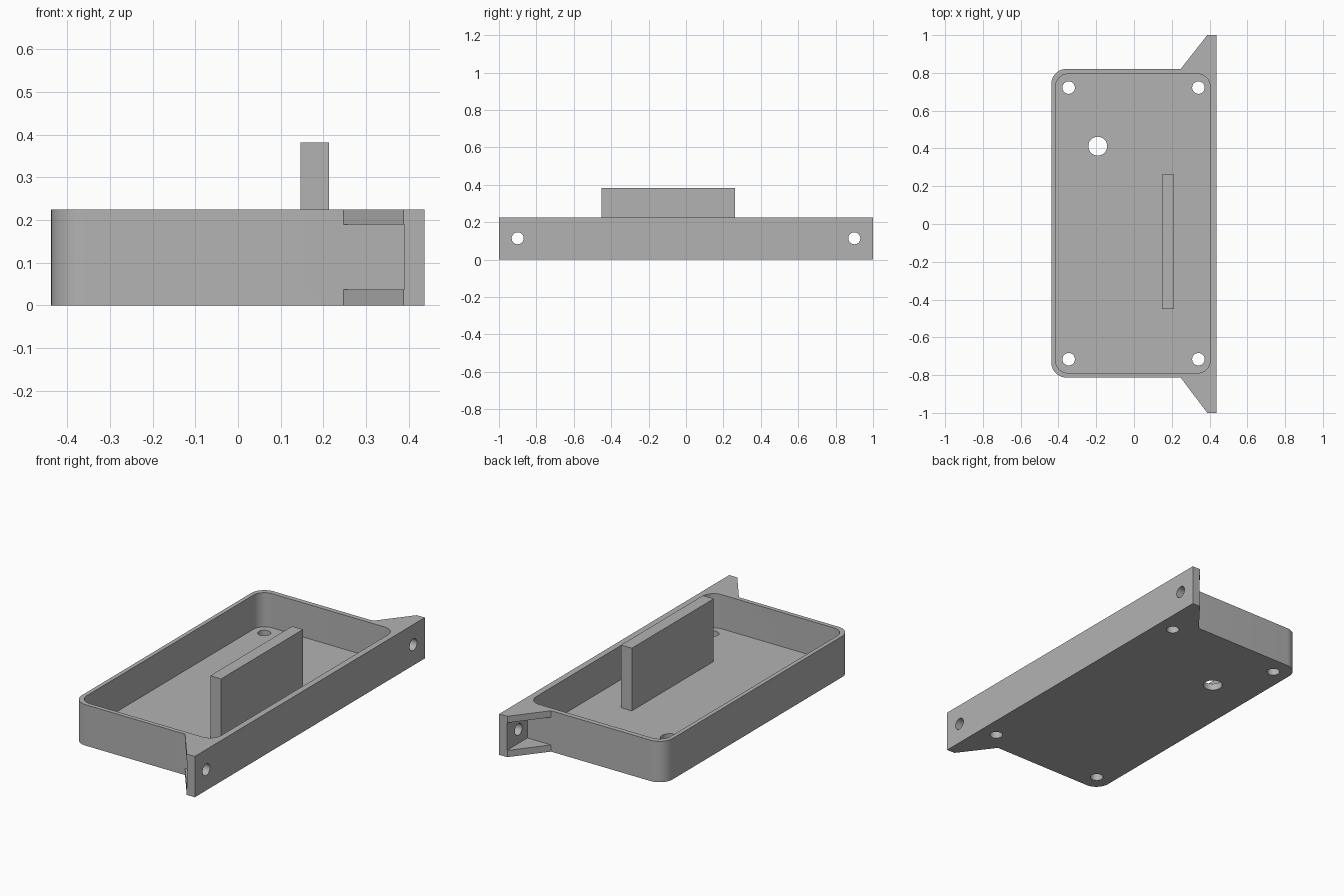
import bpy
import bmesh
import math
from mathutils import Matrix, Vector

if "Cube" in bpy.data.objects:
    bpy.data.objects.remove(bpy.data.objects["Cube"], do_unlink=True)

HEIGHT, FLOOR = 0.225, 0.037
FRONT, BACK, LEFT_EDGE, RIGHT_EDGE = -0.813, 0.821, -0.438, 0.437

grey = bpy.data.materials.new("plain grey")
grey.use_nodes = True
grey.diffuse_color = (0.45, 0.45, 0.45, 1)
grey.node_tree.nodes["Principled BSDF"].inputs["Base Color"].default_value = grey.diffuse_color


def finish(name, bm):
    bmesh.ops.recalc_face_normals(bm, faces=bm.faces)
    mesh = bpy.data.meshes.new(name)
    bm.to_mesh(mesh)
    bm.free()
    mesh.materials.append(grey)
    obj = bpy.data.objects.new(name, mesh)
    bpy.context.collection.objects.link(obj)
    return obj


def prism(name, outline, z0, z1):
    """Extrude a flat outline from z0 to z1."""
    bm = bmesh.new()
    face = bm.faces.new([bm.verts.new((x, y, z0)) for x, y in outline])
    up = bmesh.ops.extrude_face_region(bm, geom=[face])["geom"]
    bmesh.ops.translate(bm, vec=(0, 0, z1 - z0),
                        verts=[v for v in up if isinstance(v, bmesh.types.BMVert)])
    return finish(name, bm)


def box(name, x0, x1, y0, y1, z0, z1):
    return prism(name, [(x0, y0), (x1, y0), (x1, y1), (x0, y1)], z0, z1)


def drill(centre, radius, axis):
    bm = bmesh.new()
    turn = Vector((0, 0, 1)).rotation_difference(Vector(axis)).to_matrix().to_4x4()
    bmesh.ops.create_cone(bm, cap_ends=True, segments=32, radius1=radius, radius2=radius,
                          depth=0.15, matrix=Matrix.Translation(centre) @ turn)
    return finish("hole_cutter", bm)


def arc(cx, cy, r, start, steps=10):
    """Quarter turn, counter-clockwise from the start angle in degrees."""
    angles = [math.radians(start + 90 * i / steps) for i in range(steps + 1)]
    return [(cx + r * math.cos(a), cy + r * math.sin(a)) for a in angles]


def rounded_rect(x0, x1, y0, y1, r):
    return (arc(x1 - r, y1 - r, r, 0) + arc(x0 + r, y1 - r, r, 90)
            + arc(x0 + r, y0 + r, r, 180) + arc(x1 - r, y0 + r, r, 270))


# Tray body with the mounting rail and its tapered ears
R = 0.08
outline = [(RIGHT_EDGE, -1), (RIGHT_EDGE, 1), (0.388, 1), (0.247, BACK)]
outline += arc(LEFT_EDGE + R, BACK - R, R, 90)
outline += arc(LEFT_EDGE + R, FRONT + R, R, 180)
outline += [(0.247, FRONT), (0.388, -1)]
tray = prism("tray", outline, 0, HEIGHT)

# Cavity, ear pockets and screw holes
cutters = [
    prism("cavity_cutter", rounded_rect(-0.415, 0.403, -0.789, 0.794, 0.066), FLOOR, 0.4),
    box("back_pocket_cutter", 0.2, 0.39, BACK, 1.1, 0.037, 0.189),
    box("front_pocket_cutter", 0.2, 0.39, -1.1, FRONT, 0.037, 0.189),
    drill((-0.192, 0.412, 0.0), 0.05, (0, 0, 1)),
]
for x in (-0.346, 0.341):
    for y in (-0.716, 0.722):
        cutters.append(drill((x, y, 0.0), 0.033, (0, 0, 1)))
for y in (-0.9, 0.9):
    cutters.append(drill((0.42, y, 0.114), 0.032, (1, 0, 0)))

bpy.context.view_layer.objects.active = tray
for cutter in cutters:
    cutter.hide_render = True
    mod = tray.modifiers.new("cut", 'BOOLEAN')
    mod.operation = 'DIFFERENCE'
    mod.solver = 'EXACT'
    mod.object = cutter
    bpy.ops.object.modifier_apply(modifier=mod.name)
    bpy.data.objects.remove(cutter, do_unlink=True)

# Upright rib standing on the tray floor
rib = box("rib", 0.147, 0.213, -0.451, 0.261, FLOOR, 0.382)

# Smooth the rounded corners and holes, keep the edges crisp
bpy.ops.object.select_all(action='DESELECT')
for obj in (tray, rib):
    obj.select_set(True)
bpy.context.view_layer.objects.active = tray
bpy.ops.object.shade_smooth_by_angle(angle=math.radians(30))
